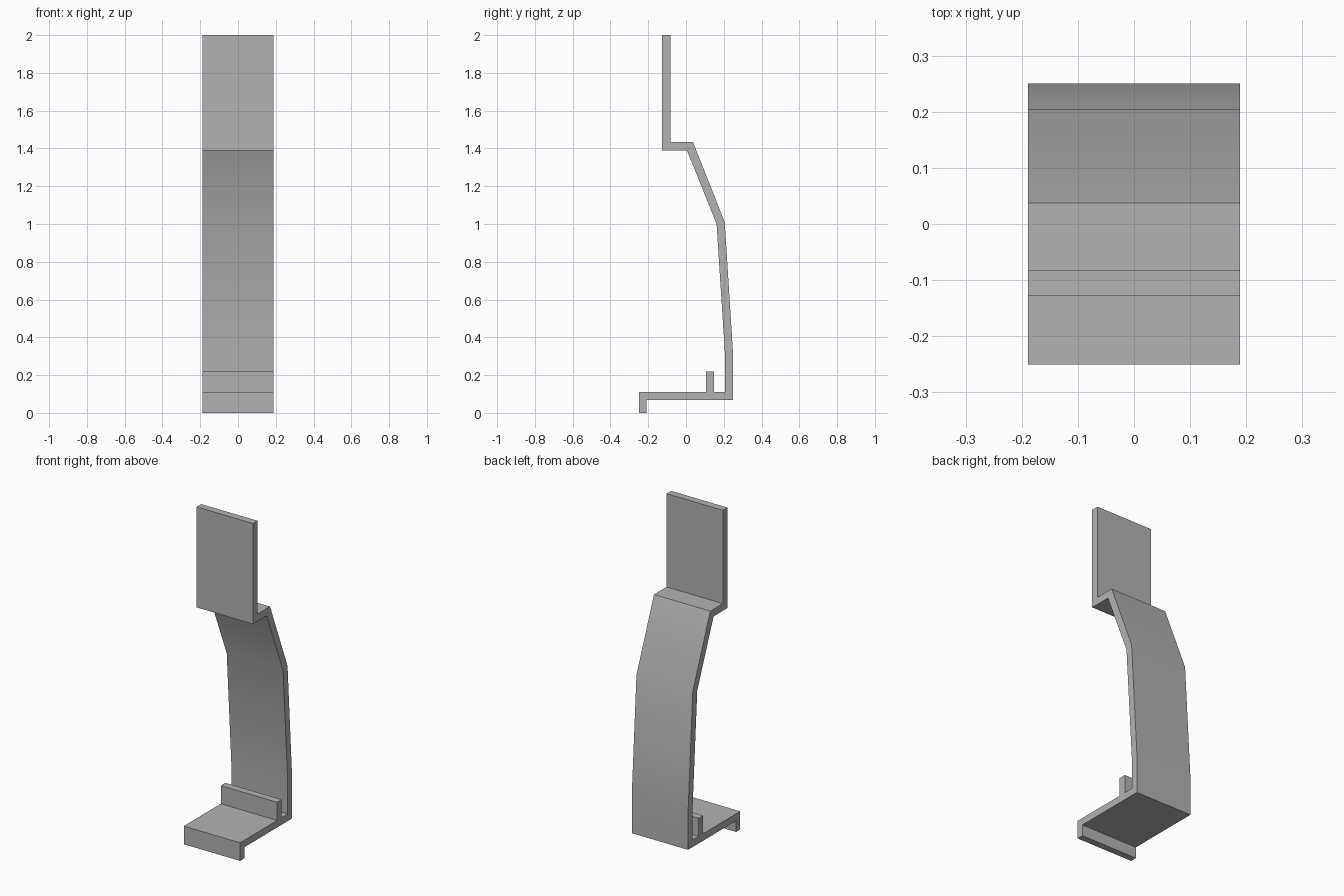
import bpy
import bmesh
import math

cube = bpy.data.objects.get("Cube")
if cube:
    bpy.data.objects.remove(cube, do_unlink=True)

HALF_WIDTH = 0.189

# Plain grey finish
grey = bpy.data.materials.new("plain grey")
grey.use_nodes = True
colour = (0.45, 0.45, 0.45, 1)
grey.diffuse_color = colour
grey.node_tree.nodes["Principled BSDF"].inputs["Base Color"].default_value = colour


def extrude_profile(name, points):
    """Extrude a closed (y, z) outline across the full width."""
    bm = bmesh.new()
    face = bm.faces.new([bm.verts.new((-HALF_WIDTH, y, z)) for y, z in points])
    result = bmesh.ops.extrude_face_region(bm, geom=[face])
    moved = [v for v in result["geom"] if isinstance(v, bmesh.types.BMVert)]
    bmesh.ops.translate(bm, vec=(2 * HALF_WIDTH, 0, 0), verts=moved)
    bmesh.ops.recalc_face_normals(bm, faces=bm.faces)
    mesh = bpy.data.meshes.new(name)
    bm.to_mesh(mesh)
    bm.free()
    mesh.materials.append(grey)
    obj = bpy.data.objects.new(name, mesh)
    bpy.context.collection.objects.link(obj)
    bpy.ops.object.select_all(action="DESELECT")
    obj.select_set(True)
    bpy.context.view_layer.objects.active = obj
    bpy.ops.object.shade_smooth_by_angle(angle=math.radians(30))
    return obj


# Side outline of the bent strip
back_side = [(-0.127, 2.0), (-0.083, 2.0), (-0.083, 1.434), (0.037, 1.434),
             (0.205, 1.01), (0.25, 0.3), (0.25, 0.067)]
foot = [(-0.21, 0.067), (-0.21, 0), (-0.25, 0), (-0.25, 0.11)]
rib = [(0.105, 0.11), (0.105, 0.22), (0.149, 0.22), (0.149, 0.11)]
front_side = [(0.207, 0.11), (0.207, 0.3), (0.162, 1.0),
              (0.005, 1.39), (-0.127, 1.39)]

extrude_profile("bent_bracket", back_side + foot + rib + front_side)
